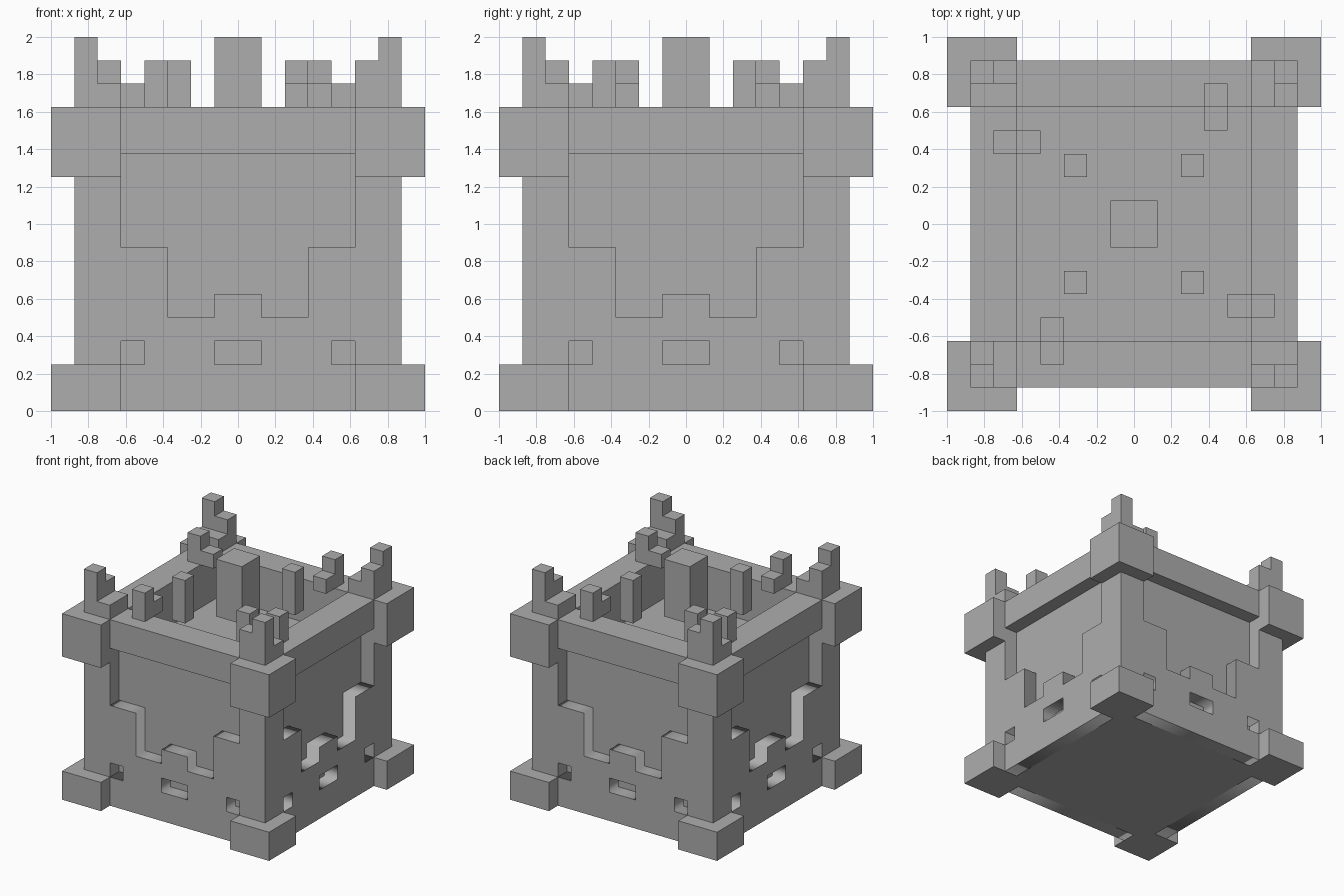
import bpy, bmesh
from math import pi
from mathutils import Matrix

U = 0.125  # one block unit

old = bpy.data.objects.get("Cube")
if old:
    bpy.data.objects.remove(old, do_unlink=True)

stone = bpy.data.materials.new("plain_grey")
stone.use_nodes = True
grey = (0.42, 0.42, 0.42, 1)
stone.diffuse_color = grey
stone.node_tree.nodes["Principled BSDF"].inputs["Base Color"].default_value = grey


def add_object(name, mesh, turn=0):
    mesh.materials.clear()
    mesh.materials.append(stone)
    mesh.transform(Matrix.Rotation(turn * pi / 2, 4, "Z"))
    obj = bpy.data.objects.new(name, mesh)
    bpy.context.collection.objects.link(obj)
    return obj


def boxes(name, spans, turn=0):
    """One object made of boxes, each given as low and high corner in units."""
    bm = bmesh.new()
    for lo, hi in spans:
        size = [(b - a) * U for a, b in zip(lo, hi)]
        mid = [(a + b) * U / 2 for a, b in zip(lo, hi)]
        bmesh.ops.create_cube(bm, size=1, matrix=Matrix.Translation(mid) @ Matrix.Diagonal((*size, 1)))
    mesh = bpy.data.meshes.new(name)
    bm.to_mesh(mesh)
    bm.free()
    return add_object(name, mesh, turn)


def panel(name, loops, turn):
    """Flat outline with holes, given thickness and stood up at the front."""
    curve = bpy.data.curves.new(name, "CURVE")
    curve.dimensions = "2D"
    curve.fill_mode = "BOTH"
    curve.extrude = U / 2
    for loop in loops:
        spline = curve.splines.new("POLY")
        spline.points.add(len(loop) - 1)
        for point, (x, z) in zip(spline.points, loop):
            point.co = (x * U, z * U, 0, 1)
        spline.use_cyclic_u = True
    helper = bpy.data.objects.new(name + "_outline", curve)
    mesh = bpy.data.meshes.new_from_object(helper)
    bpy.data.objects.remove(helper)
    mesh.transform(Matrix.Translation((0, -6.5 * U, 0)) @ Matrix.Rotation(pi / 2, 4, "X"))
    return add_object(name, mesh, turn)


# Solid core whose top is the floor of the open well
boxes("core", [((-6, -6, 0), (6, 6, 10))])

# Broken lower wall: half outline mirrored, with a slot in the middle
half = [(5, 0), (5, 2), (4, 2), (4, 3), (5, 3), (5, 7), (3, 7), (3, 4), (1, 4), (1, 5)]
outline = half + [(-x, z) for x, z in reversed(half)]
slot = [(-1, 2), (-1, 3), (1, 3), (1, 2)]

sides = ["front", "right", "back", "left"]
for turn, side in enumerate(sides):
    panel(side + "_lower_wall", [outline, slot], turn)
    # Rim beam and the thin wall under it
    boxes(side + "_rim", [((-5, -7, 11), (5, -5, 13))], turn)
    boxes(side + "_inner_wall", [((-5, -6, 10), (5, -5, 11))], turn)
    # Corner post with foot and head blocks
    boxes(side + "_corner_post", [((-7, -7, 2), (-5, -5, 10))], turn)
    boxes(side + "_corner_foot", [((-8, -8, 0), (-5, -5, 2))], turn)
    boxes(side + "_corner_head", [((-8, -8, 10), (-5, -5, 13))], turn)
    # Stepped spire on the corner
    boxes(side + "_spire", [((-7, -7, 13), (-6, -6, 16)),
                            ((-7, -6, 13), (-6, -5, 15)),
                            ((-6, -7, 13), (-5, -5, 14))], turn)
    # Small stepped prong reaching over the well
    boxes(side + "_prong", [((-4, -6, 13), (-3, -5, 15)),
                            ((-4, -5, 13), (-3, -4, 14))], turn)
    # Floating inner pillar, lower on alternate corners
    drop = turn % 2
    boxes(side + "_inner_pillar", [((-3, -3, 12 - drop), (-2, -2, 15 - drop))], turn)

# Tall floating pillar in the middle
boxes("centre_pillar", [((-1, -1, 12), (1, 1, 16))])
